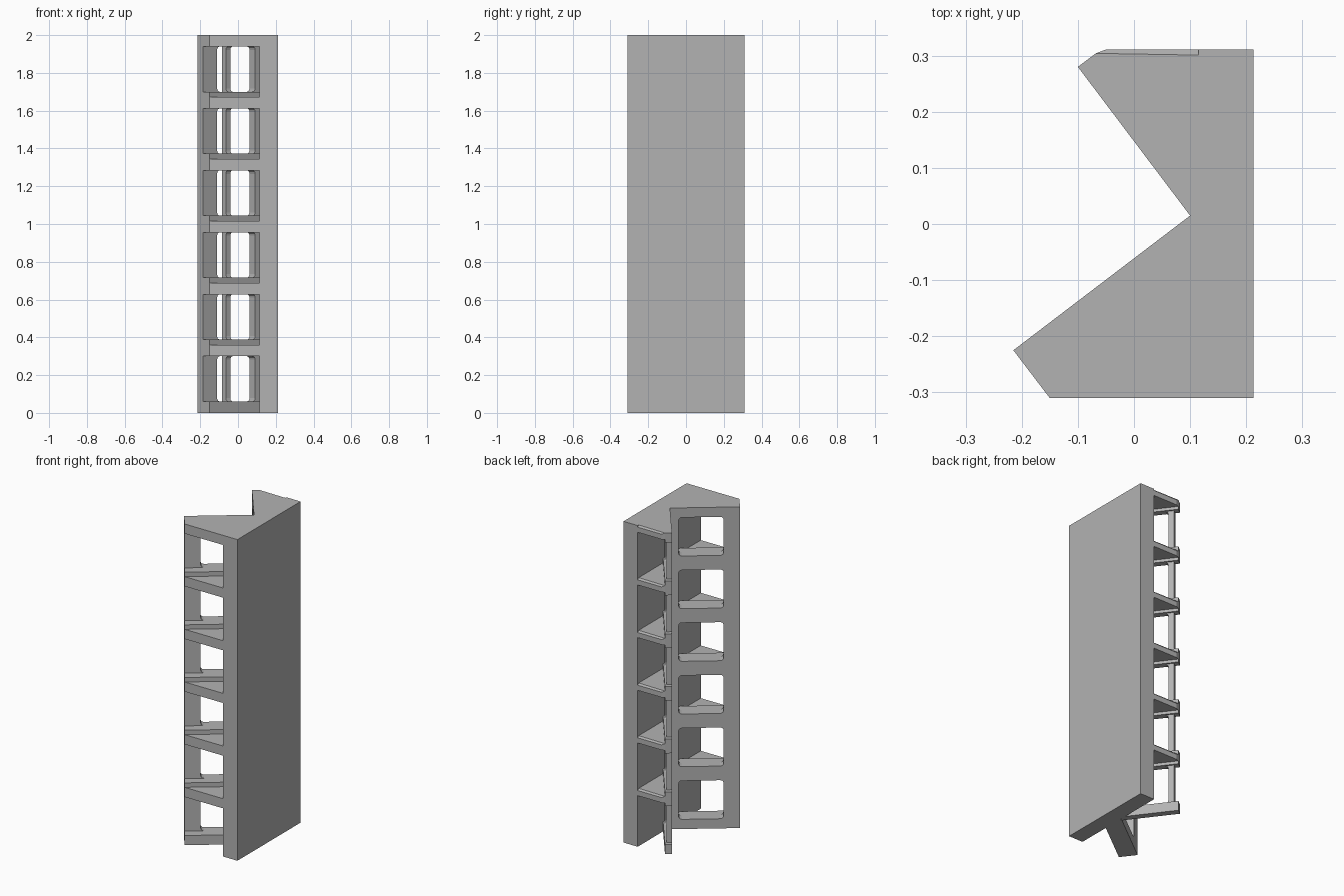
import bpy, bmesh
from math import atan2
from mathutils import Matrix, Vector

old = bpy.data.objects.get("Cube")
if old:
    bpy.data.objects.remove(old, do_unlink=True)

grey = bpy.data.materials.new("plain grey")
grey.use_nodes = True
grey.diffuse_color = (0.45, 0.45, 0.45, 1)
grey.node_tree.nodes["Principled BSDF"].inputs["Base Color"].default_value = grey.diffuse_color

PERIOD = 0.328
TOP = 2.0
WALL_X = 0.115
SILL, LINTEL = 0.06, 0.30
INNER = Vector((0.10, 0.015))      # corner where both window frames meet
FRONT_END = Vector((-0.215, -0.225))
BACK_END = Vector((-0.10, 0.28))


def make_object(name, bm):
    bmesh.ops.recalc_face_normals(bm, faces=bm.faces)
    mesh = bpy.data.meshes.new(name)
    bm.to_mesh(mesh)
    bm.free()
    mesh.materials.append(grey)
    obj = bpy.data.objects.new(name, mesh)
    bpy.context.collection.objects.link(obj)
    return obj


def prism(name, outline, z0, z1, chamfer_y=None):
    """Extrude a plan outline; optionally chamfer the top edge lying on chamfer_y."""
    bm = bmesh.new()
    base = bm.faces.new([bm.verts.new((p[0], p[1], z0)) for p in outline])
    up = bmesh.ops.extrude_face_region(bm, geom=[base])["geom"]
    bmesh.ops.translate(bm, vec=(0, 0, z1 - z0),
                        verts=[g for g in up if isinstance(g, bmesh.types.BMVert)])
    if chamfer_y is not None:
        edges = [e for e in bm.edges
                 if all(v.co.z > z1 - 0.001 and abs(v.co.y - chamfer_y) < 0.001 for v in e.verts)]
        bmesh.ops.bevel(bm, geom=edges, offset=0.01, segments=1, affect='EDGES')
    return make_object(name, bm)


def window_cutter(start, along, first, last):
    """Rounded openings, one per storey, running through a frame."""
    bm = bmesh.new()
    angle = Matrix.Rotation(atan2(along.y, along.x), 4, 'Z')
    centre = start + along * (first + last) / 2
    for i in range(6):
        new = bmesh.ops.create_cube(bm, size=1)["verts"]
        bmesh.ops.scale(bm, vec=(last - first, 0.3, LINTEL - SILL), verts=new)
        edges = {e for v in new for e in v.link_edges
                 if abs(e.verts[0].co.y - e.verts[1].co.y) > 0.1}
        place = Matrix.Translation((centre.x, centre.y, (SILL + LINTEL) / 2 + i * PERIOD)) @ angle
        bmesh.ops.transform(bm, matrix=place, verts=new)
        bmesh.ops.bevel(bm, geom=list(edges), offset=0.018, segments=3,
                        profile=0.5, affect='EDGES')
    return make_object("window_cutter", bm)


def cut(obj, cutter):
    mod = obj.modifiers.new("windows", 'BOOLEAN')
    mod.operation = 'DIFFERENCE'
    mod.solver = 'EXACT'
    mod.object = cutter
    cutter.hide_render = True
    bpy.context.view_layer.update()
    graph = bpy.context.evaluated_depsgraph_get()
    mesh = bpy.data.meshes.new_from_object(obj.evaluated_get(graph))
    obj.modifiers.clear()
    obj.data = mesh
    bpy.data.objects.remove(cutter, do_unlink=True)


front_dir = (INNER - FRONT_END).normalized()
front_in = Vector((front_dir.y, -front_dir.x))     # towards the front shelves
back_dir = (BACK_END - INNER).normalized()
back_in = Vector((back_dir.y, -back_dir.x))        # towards the back shelves


def to_wall(point, along):
    """Follow a direction until it meets the side wall."""
    return point + along * ((WALL_X - point.x) / along.x)


# Solid side wall
prism("side_wall", [(WALL_X, -0.31), (0.213, -0.31), (0.213, 0.311), (WALL_X, 0.311)], 0, TOP)

# Front window frame: a thin slab with rounded openings
near = FRONT_END + front_in * 0.05
front_frame = prism("front_window_frame",
                    [FRONT_END, near, to_wall(near, front_dir), (WALL_X, 0.015), INNER], 0, TOP)
cut(front_frame, window_cutter(FRONT_END, front_dir, 0.093, 0.347))

# Back window frame, set in slightly from the shelf ends
post_end = INNER + back_dir * 0.305
back_frame = prism("back_window_frame",
                   [INNER, INNER + back_in * 0.03, post_end + back_in * 0.03, post_end], 0, TOP)
cut(back_frame, window_cutter(INNER, back_dir, 0.045, 0.272))

# Plan outlines of rails and shelves
rail_near = FRONT_END + front_in * 0.107
rail_wall = to_wall(rail_near, front_dir)
front_rail = [FRONT_END, rail_near, rail_wall, (WALL_X, 0.015), INNER]
back_rail = [INNER, INNER + back_in * 0.04, BACK_END + back_in * 0.04, BACK_END]
front_shelf = [rail_near, (WALL_X, -0.31), rail_wall]
back_shelf = [INNER, (WALL_X, 0.015), (WALL_X, 0.311), (-0.05, 0.311),
              BACK_END + back_in * 0.04, BACK_END]

# Storeys: rails at every level, shelves above the open bottom
for level in range(7):
    low = level * PERIOD + LINTEL - PERIOD if level else 0
    shelf_top = TOP if level == 6 else level * PERIOD + 0.032
    sill = min(level * PERIOD + SILL, TOP)
    prism(f"front_rail_{level}", front_rail, low, sill)
    prism(f"back_rail_{level}", back_rail, low, sill)
    if level:
        prism(f"front_shelf_{level}", front_shelf, low, shelf_top)
        prism(f"back_shelf_{level}", back_shelf, shelf_top - 0.042, shelf_top, 0.311)
